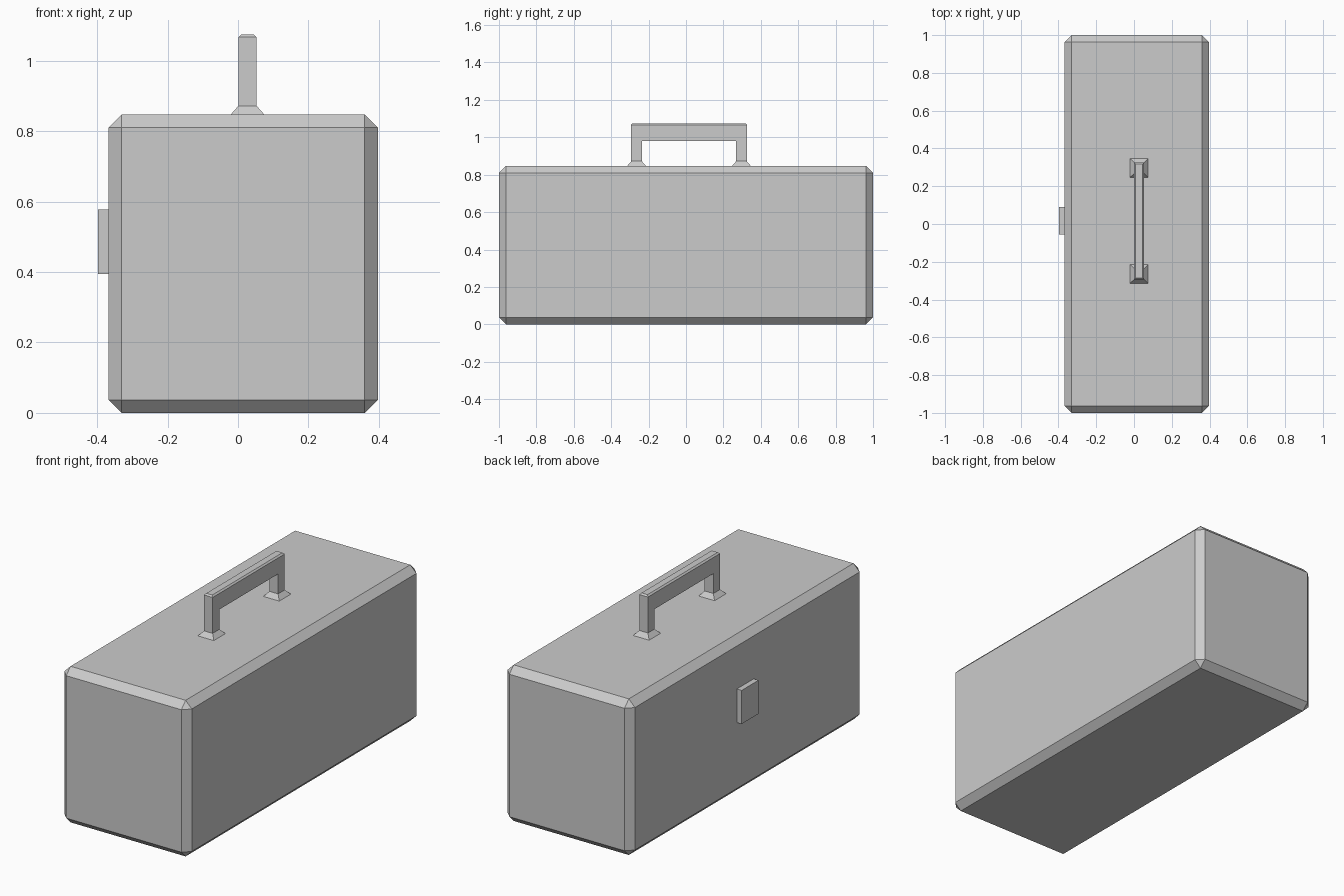
import bpy, bmesh

if "Cube" in bpy.data.objects:
    bpy.data.objects.remove(bpy.data.objects["Cube"])

def finish(name, bm):
    bmesh.ops.recalc_face_normals(bm, faces=bm.faces)
    mesh = bpy.data.meshes.new(name)
    bm.to_mesh(mesh)
    bm.free()
    obj = bpy.data.objects.new(name, mesh)
    bpy.context.collection.objects.link(obj)
    return obj

def box_bm(lo, hi):
    bm = bmesh.new()
    bmesh.ops.create_cube(bm, size=1)
    for v in bm.verts:
        v.co = [(a + b) / 2 + c * (b - a) for a, b, c in zip(lo, hi, v.co)]
    return bm

def chamfer(bm, edges, width):
    bmesh.ops.bevel(bm, geom=edges, offset=width, segments=1,
                    affect='EDGES', profile=0.5)

# Case body with chamfered edges
bm = box_bm((-0.368, -1, 0), (0.397, 1, 0.847))
chamfer(bm, bm.edges[:], 0.037)
finish("case_body", bm)

# Latch plate on the long side
finish("latch", box_bm((-0.397, -0.055, 0.395), (-0.368, 0.09, 0.577)))

# Carry handle: U profile extruded across x, small chamfer around the top
HX, HY = 0.027, 0.016
OUTER, INNER, HALF = 0.309, 0.252, 0.026
BASE, UNDER, TOP = 0.847, 0.98, 1.075
profile = [(-OUTER, BASE), (-OUTER, TOP), (OUTER, TOP), (OUTER, BASE),
           (INNER, BASE), (INNER, UNDER), (-INNER, UNDER), (-INNER, BASE)]
bm = bmesh.new()
face = bm.faces.new([bm.verts.new((HX - HALF, HY + y, z)) for y, z in profile])
ext = bmesh.ops.extrude_face_region(bm, geom=[face], use_keep_orig=True)
bmesh.ops.translate(bm, vec=(2 * HALF, 0, 0),
                    verts=[g for g in ext["geom"] if isinstance(g, bmesh.types.BMVert)])
bmesh.ops.recalc_face_normals(bm, faces=bm.faces)
chamfer(bm, [e for e in bm.edges if all(v.co.z > TOP - 0.001 for v in e.verts)], 0.008)
finish("handle", bm)

# Flared handle feet
for name, side in (("handle_foot_front", -1), ("handle_foot_back", 1)):
    y = HY + side * (OUTER + INNER) / 2
    bm = box_bm((HX - 0.048, y - 0.05, BASE), (HX + 0.048, y + 0.05, 0.872))
    for v in bm.verts:
        if v.co.z > BASE + 0.01:
            v.co.x = HX + (v.co.x - HX) * HALF / 0.048
            v.co.y = y + (v.co.y - y) * (OUTER - INNER) / 0.1
    finish(name, bm)
